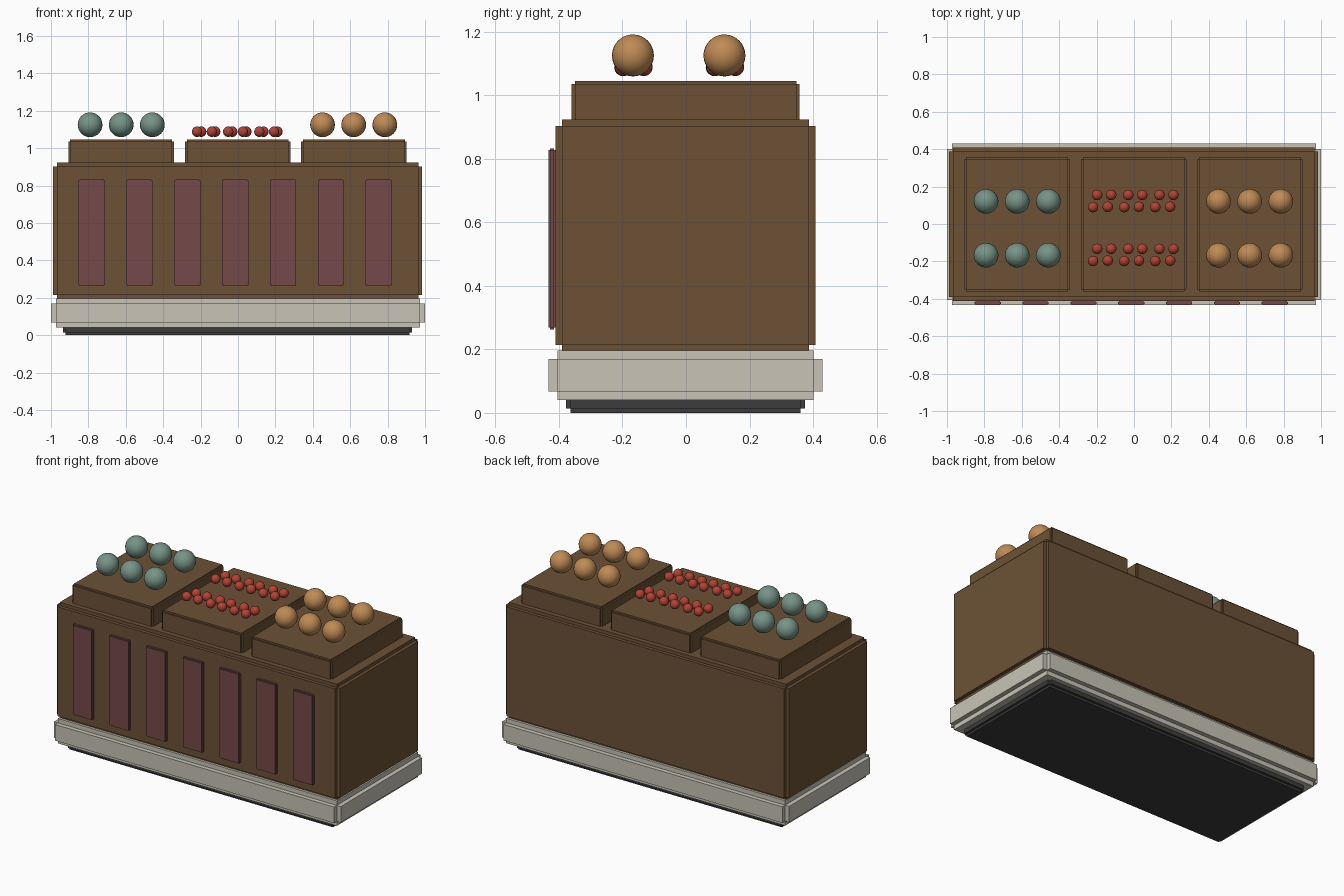
import bpy
import bmesh
from mathutils import Matrix, Vector

if "Cube" in bpy.data.objects:
    bpy.data.objects.remove(bpy.data.objects["Cube"])


def material(name, rgb):
    m = bpy.data.materials.new(name)
    m.diffuse_color = (*rgb, 1.0)
    m.use_nodes = True
    m.node_tree.nodes["Principled BSDF"].inputs["Base Color"].default_value = m.diffuse_color
    return m


WOOD = material("brown wood", (0.15, 0.083, 0.037))
STONE = material("pale stone", (0.58, 0.55, 0.47))
DARK = material("dark plinth", (0.045, 0.045, 0.045))
PANEL = material("maroon panel", (0.18, 0.065, 0.066))
TEAL = material("teal fruit", (0.18, 0.295, 0.24))
ORANGE = material("orange fruit", (0.52, 0.255, 0.09))
RED = material("red berry", (0.46, 0.055, 0.035))


def finish(name, bm, mat):
    mesh = bpy.data.meshes.new(name)
    bm.to_mesh(mesh)
    bm.free()
    mesh.materials.append(mat)
    ob = bpy.data.objects.new(name, mesh)
    bpy.context.collection.objects.link(ob)
    return ob


def stepped_box(name, lo, hi, step, mat):
    """Three crossing boxes, each full length on one axis, giving notched edges."""
    lo, hi = Vector(lo), Vector(hi)
    centre, size = (lo + hi) / 2, hi - lo
    bm = bmesh.new()
    for axis in range(3):
        s = [size[i] if i == axis else size[i] - 2 * step for i in range(3)]
        bmesh.ops.create_cube(bm, size=1, matrix=Matrix.Translation(centre) @ Matrix.Diagonal((*s, 1)))
    return finish(name, bm, mat)


def ball(name, pos, radius, mat, segments=24):
    bm = bmesh.new()
    bmesh.ops.create_uvsphere(bm, u_segments=segments, v_segments=segments * 2 // 3,
                              radius=radius, matrix=Matrix.Translation(pos))
    for f in bm.faces:
        f.smooth = True
    return finish(name, bm, mat)


# Counter: plinth, stone skirting and wooden body
stepped_box("plinth", (-0.935, -0.377, 0.0), (0.93, 0.374, 0.055), 0.014, DARK)
stepped_box("skirting", (-1.0, -0.433, 0.04), (1.0, 0.43, 0.197), 0.028, STONE)
stepped_box("body", (-0.99, -0.411, 0.193), (0.985, 0.408, 0.924), 0.021, WOOD)

# Display trays on top
for i, (x0, x1) in enumerate(((-0.907, -0.343), (-0.284, 0.28), (0.338, 0.902))):
    stepped_box(f"tray_{i + 1}", (x0, -0.36, 0.90), (x1, 0.357, 1.045), 0.01, WOOD)

# Front panels
for i in range(7):
    x = -0.782 + i * 0.2558
    stepped_box(f"front_panel_{i + 1}", (x - 0.07, -0.433, 0.263), (x + 0.07, -0.411, 0.832), 0.005, PANEL)

# Two rows of produce on each tray
for row, y in enumerate((-0.167, 0.121)):
    for i in range(3):
        ball(f"teal_fruit_{row}_{i}", (-0.791 + i * 0.1665, y, 1.125), 0.066, TEAL)
        ball(f"orange_fruit_{row}_{i}", (0.452 + i * 0.1665, y, 1.125), 0.066, ORANGE)
        # Four berries in each cluster
        cx = -0.171 + i * 0.1665
        for k, (dx, dy) in enumerate(((-0.048, -0.031), (0.031, -0.029), (-0.026, 0.034), (0.049, 0.034))):
            ball(f"berry_{row}_{i}_{k}", (cx + dx, y + dy, 1.088), 0.028, RED, 18)
